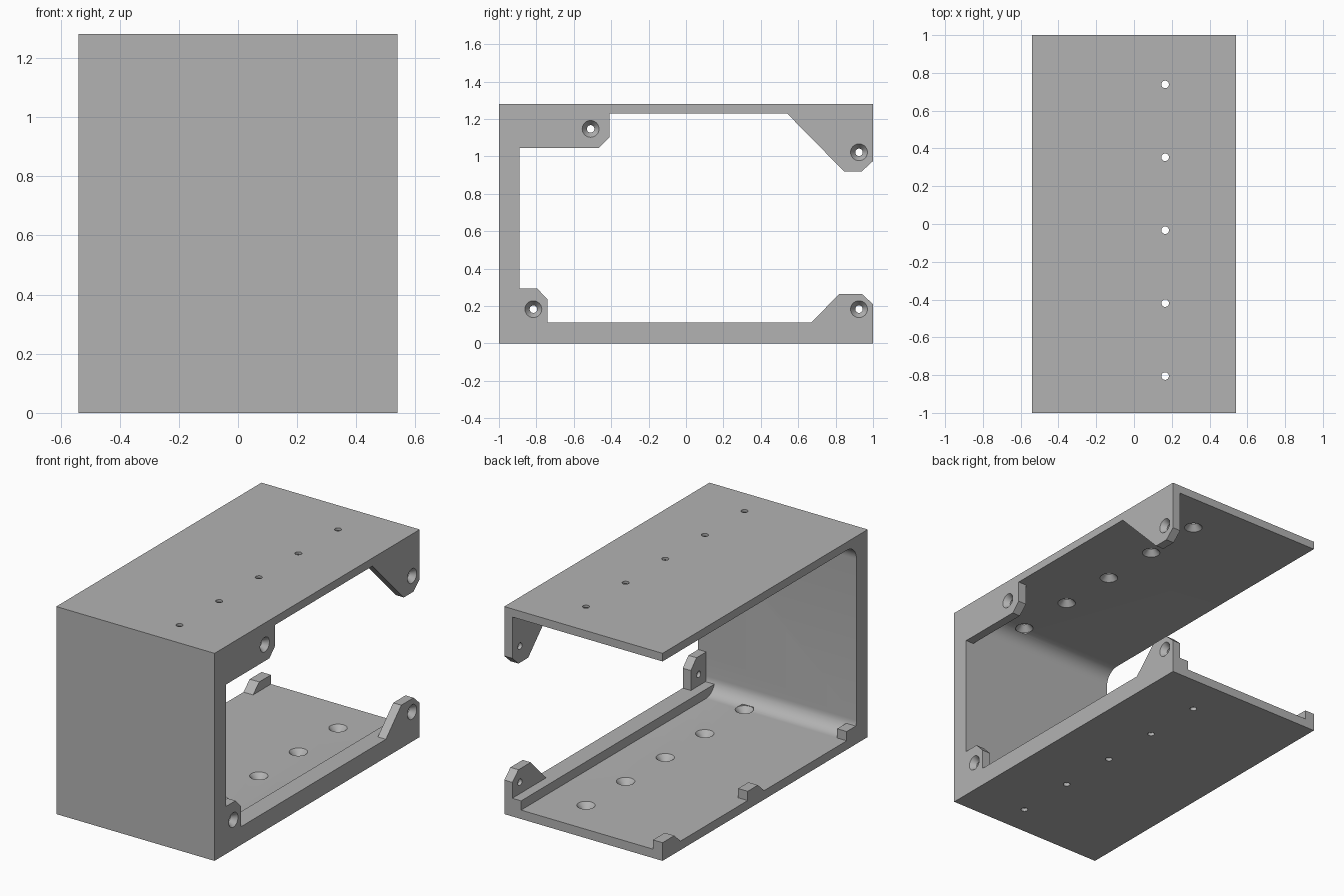
import bpy, bmesh, math
from mathutils import Matrix, Vector

old = bpy.data.objects.get("Cube")
if old:
    bpy.data.objects.remove(old, do_unlink=True)

HALF_X, HEIGHT = 0.54, 1.28
FLOOR, ROOF, WALL, RIM = 0.055, 1.23, -0.89, 0.112
FILLET = 0.09

grey = bpy.data.materials.new("plain_grey")
grey.use_nodes = True
colour = (0.45, 0.45, 0.45, 1)
grey.diffuse_color = colour
grey.node_tree.nodes["Principled BSDF"].inputs["Base Color"].default_value = colour


def finish(name, bm):
    bmesh.ops.recalc_face_normals(bm, faces=bm.faces)
    mesh = bpy.data.meshes.new(name)
    bm.to_mesh(mesh)
    bm.free()
    mesh.materials.append(grey)
    ob = bpy.data.objects.new(name, mesh)
    bpy.context.collection.objects.link(ob)
    return ob


def extrude_x(name, profile, x0, x1):
    """Prism along x from a (y, z) outline."""
    bm = bmesh.new()
    face = bm.faces.new([bm.verts.new((x0, y, z)) for y, z in profile])
    moved = bmesh.ops.extrude_face_region(bm, geom=[face])["geom"]
    verts = [g for g in moved if isinstance(g, bmesh.types.BMVert)]
    bmesh.ops.translate(bm, verts=verts, vec=(x1 - x0, 0, 0))
    return finish(name, bm)


def countersink(name, wide_point, inward, wide, narrow=0.02, depth=0.035):
    """Drill: a cone from the wide mouth, then a straight narrow bore."""
    rings = [(-0.01, wide), (0, wide), (depth, narrow), (0.08, narrow)]
    bm = bmesh.new()
    steps, loops = 32, []
    for height, radius in rings:
        loops.append([bm.verts.new((radius * math.cos(math.tau * i / steps),
                                    radius * math.sin(math.tau * i / steps), height))
                      for i in range(steps)])
    for a, b in zip(loops, loops[1:]):
        for i in range(steps):
            j = (i + 1) % steps
            bm.faces.new((a[i], a[j], b[j], b[i]))
    bm.faces.new(loops[0])
    bm.faces.new(loops[-1])
    turn = Vector((0, 0, 1)).rotation_difference(Vector(inward)).to_matrix().to_4x4()
    bmesh.ops.transform(bm, matrix=Matrix.Translation(wide_point) @ turn, verts=bm.verts)
    return finish(name, bm)


def combine(body, tool, operation):
    mod = body.modifiers.new("join", "BOOLEAN")
    mod.operation, mod.object, mod.solver = operation, tool, "EXACT"
    bpy.context.view_layer.objects.active = body
    bpy.ops.object.modifier_apply(modifier=mod.name)
    bpy.data.objects.remove(tool, do_unlink=True)


def arc(cy, cz, start, end, steps=10):
    return [(cy + FILLET * math.cos(a), cz + FILLET * math.sin(a))
            for a in (math.radians(start + (end - start) * i / steps)
                      for i in range(steps + 1))]


# Floor, front wall and roof with rounded inner corners
outline = [(1, FLOOR), (1, 0), (-1, 0), (-1, HEIGHT), (1, HEIGHT), (1, ROOF)]
outline += arc(WALL + FILLET, ROOF - FILLET, 90, 180)
outline += arc(WALL + FILLET, FLOOR + FILLET, 180, 270)
body = extrude_x("open_case", outline, -HALF_X, HALF_X)

# Thin side frame with four mounting lugs
frame = [(-1, 0), (1, 0), (1, 0.21), (0.94, 0.265), (0.82, 0.265), (0.67, RIM),
         (-0.74, RIM), (-0.74, 0.235), (-0.795, 0.293), (WALL, 0.293),
         (WALL, 1.045), (-0.465, 1.045), (-0.41, 1.1), (-0.41, ROOF),
         (0.54, ROOF), (0.845, 0.92), (0.94, 0.92), (1, 0.975),
         (1, HEIGHT), (-1, HEIGHT)]
combine(body, extrude_x("side_frame", frame, HALF_X - 0.055, HALF_X), "UNION")

# Raised rim along the floor
rim = [(-1, 0), (1, 0), (1, RIM), (-1, RIM)]
combine(body, extrude_x("floor_rim", rim, HALF_X - 0.115, HALF_X), "UNION")

# Small stops on the opposite floor edge, sloped towards the front
for y0, y1, slope in ((-0.95, -0.795, 0), (0.07, 0.17, 0.06), (0.885, 1, 0.06)):
    stop = [(y0 - slope, 0), (y1, 0), (y1, RIM), (y0, RIM), (y0 - slope, FLOOR)]
    combine(body, extrude_x("edge_stop", stop, -HALF_X, -HALF_X + 0.065), "UNION")

# Countersunk holes in the lugs
for y, z in ((-0.51, 1.147), (0.925, 1.022), (-0.816, 0.183), (0.925, 0.183)):
    drill = countersink("lug_drill", (HALF_X, y, z), (-1, 0, 0), 0.045)
    combine(body, drill, "DIFFERENCE")

# Rows of countersunk holes in floor and roof, wide mouths inside
for i in range(5):
    y = -0.805 + 0.386 * i
    for z, direction in ((FLOOR, -1), (ROOF, 1)):
        drill = countersink("plate_drill", (0.165, y, z), (0, 0, direction), 0.052)
        combine(body, drill, "DIFFERENCE")

# Merge coplanar faces and keep only the rounded parts smooth
bm = bmesh.new()
bm.from_mesh(body.data)
bmesh.ops.remove_doubles(bm, verts=bm.verts, dist=0.0001)
bmesh.ops.dissolve_limit(bm, angle_limit=math.radians(0.5), verts=bm.verts, edges=bm.edges)
bm.to_mesh(body.data)
bm.free()
bpy.ops.object.select_all(action="DESELECT")
body.select_set(True)
bpy.context.view_layer.objects.active = body
bpy.ops.object.shade_smooth_by_angle(angle=math.radians(25))
